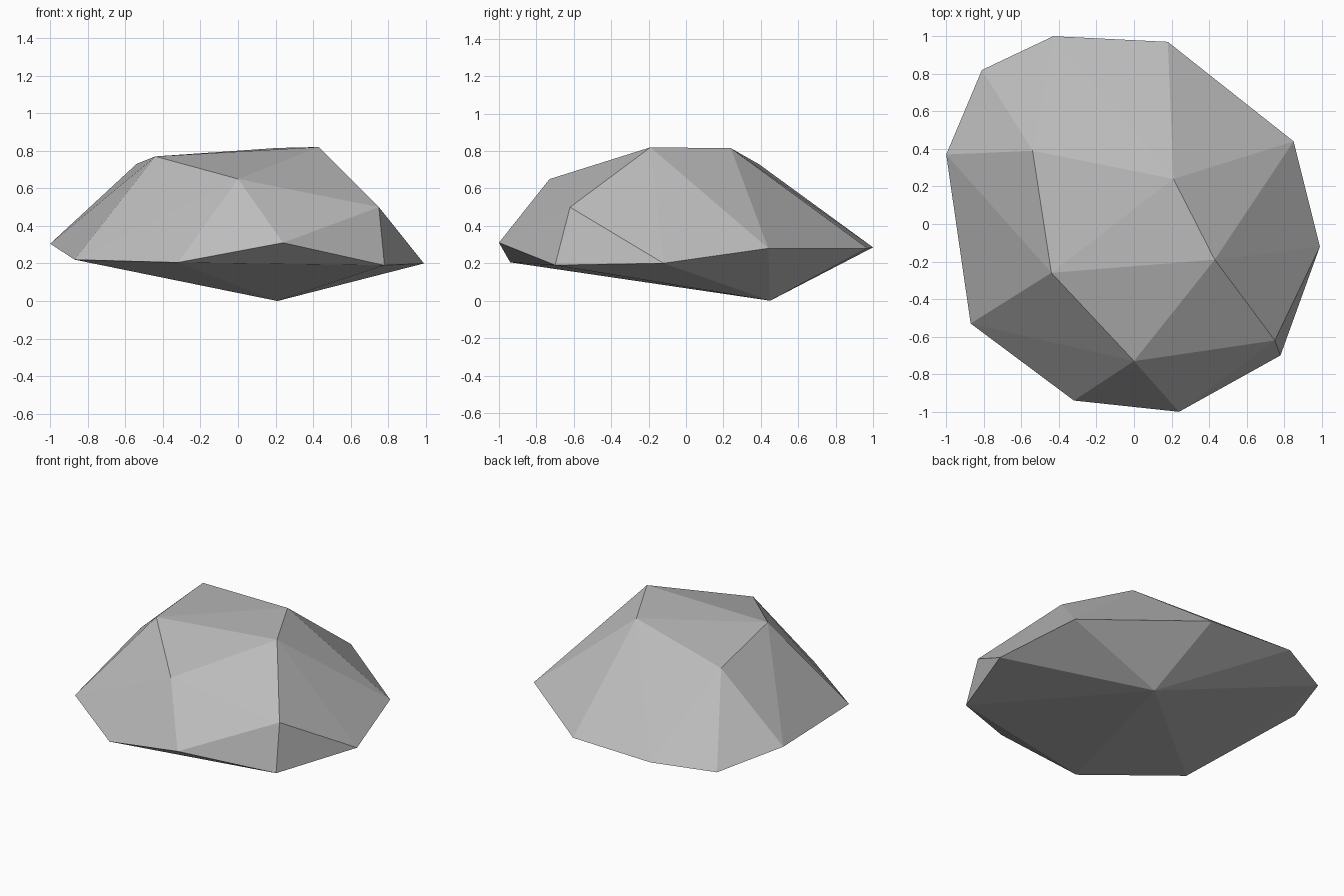
import bpy
import bmesh

# Clear the default cube
cube = bpy.data.objects.get("Cube")
if cube:
    bpy.data.objects.remove(cube, do_unlink=True)

# Stone colour
stone = bpy.data.materials.new("stone_grey")
stone.use_nodes = True
grey = (0.5, 0.5, 0.5, 1)
stone.diffuse_color = grey
bsdf = stone.node_tree.nodes["Principled BSDF"]
bsdf.inputs["Base Color"].default_value = grey
bsdf.inputs["Roughness"].default_value = 0.9

# Wide rim of the boulder, going round from the back
rim = [(-0.43, 1.0, 0.285), (0.18, 0.97, 0.28), (0.85, 0.44, 0.28),
       (0.99, -0.12, 0.2), (0.78, -0.7, 0.19), (0.24, -1.0, 0.31),
       (-0.32, -0.94, 0.205), (-0.87, -0.53, 0.22), (-1.0, 0.37, 0.305),
       (-0.81, 0.82, 0.25)]

# Crown corners, front shoulders and the single foot below
crown = [(-0.54, 0.39, 0.73), (0.21, 0.24, 0.815),
         (0.43, -0.19, 0.82), (-0.44, -0.26, 0.77)]
shoulders = [(0.0, -0.73, 0.65), (0.75, -0.62, 0.5)]
foot = [(0.21, 0.45, 0.0)]

# Faceted boulder: flat faces wrapped around the corners
bm = bmesh.new()
for corner in rim + crown + shoulders + foot:
    bm.verts.new(corner)
bmesh.ops.convex_hull(bm, input=bm.verts[:])
bmesh.ops.recalc_face_normals(bm, faces=bm.faces[:])
mesh = bpy.data.meshes.new("boulder")
bm.to_mesh(mesh)
bm.free()
mesh.materials.append(stone)
boulder = bpy.data.objects.new("boulder", mesh)
bpy.context.collection.objects.link(boulder)
